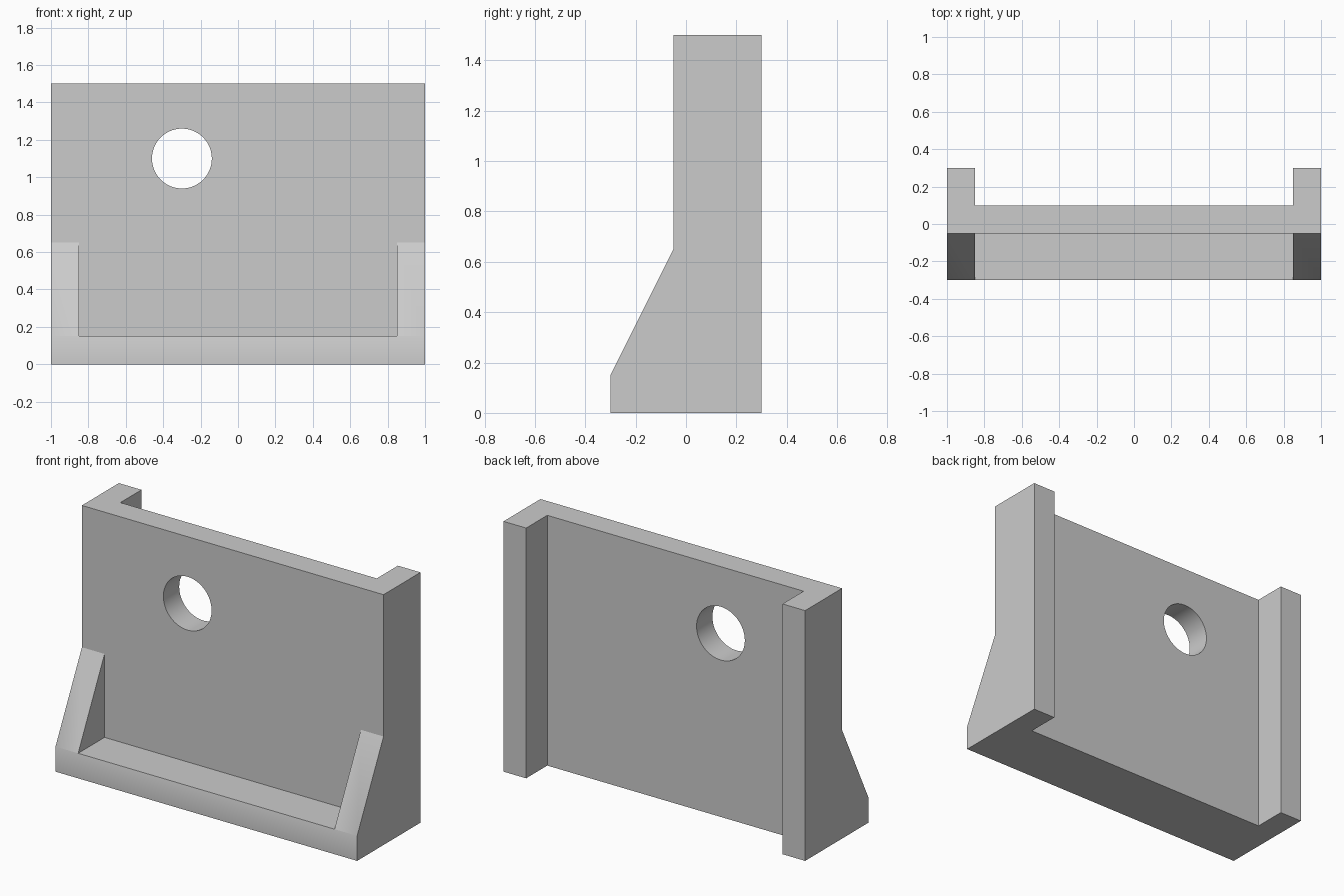
import bpy
import bmesh
from math import radians
from mathutils import Matrix, Vector

cube = bpy.data.objects.get("Cube")
if cube:
    bpy.data.objects.remove(cube, do_unlink=True)

HEIGHT, SIDE = 1.5, 0.85      # overall height, inner face of the side cheeks
FRONT, BACK = -0.05, 0.1      # faces of the upright panel

grey = bpy.data.materials.new("plain_grey")
grey.use_nodes = True
colour = (0.6, 0.6, 0.6, 1)
grey.diffuse_color = colour
grey.node_tree.nodes["Principled BSDF"].inputs["Base Color"].default_value = colour


def add_object(name, bm):
    bmesh.ops.recalc_face_normals(bm, faces=bm.faces)
    mesh = bpy.data.meshes.new(name)
    bm.to_mesh(mesh)
    bm.free()
    mesh.materials.append(grey)
    obj = bpy.data.objects.new(name, mesh)
    bpy.context.collection.objects.link(obj)
    return obj


def box(name, low, high):
    low, high = Vector(low), Vector(high)
    bm = bmesh.new()
    bmesh.ops.create_cube(bm, size=1, matrix=Matrix.Translation((low + high) / 2)
                          @ Matrix.Diagonal((*(high - low), 1)))
    return add_object(name, bm)


# Side silhouette, extruded across the full width
profile = [(-0.3, 0), (0.3, 0), (0.3, HEIGHT), (FRONT, HEIGHT), (FRONT, 0.65), (-0.3, 0.15)]
bm = bmesh.new()
face = bm.faces.new([bm.verts.new((-1, y, z)) for y, z in profile])
sweep = bmesh.ops.extrude_face_region(bm, geom=[face])["geom"]
bmesh.ops.translate(bm, vec=(2, 0, 0),
                    verts=[v for v in sweep if isinstance(v, bmesh.types.BMVert)])
bracket = add_object("bracket_panel", bm)

# Recess behind the panel, pocket over the front ledge, and the round hole
recess = box("back_recess_cutter", (-SIDE, BACK, -0.2), (SIDE, 0.5, 1.7))
pocket = box("front_pocket_cutter", (-SIDE, -0.5, 0.15), (SIDE, FRONT, 0.8))
bm = bmesh.new()
bmesh.ops.create_cone(bm, cap_ends=True, segments=64, radius1=0.16, radius2=0.16, depth=1,
                      matrix=Matrix.Translation((-0.3, 0, 1.1)) @ Matrix.Rotation(radians(90), 4, "X"))
hole = add_object("hole_cutter", bm)

bpy.ops.object.select_all(action="DESELECT")
bracket.select_set(True)
bpy.context.view_layer.objects.active = bracket
for cutter in (recess, pocket, hole):
    cut = bracket.modifiers.new("cut", "BOOLEAN")
    cut.operation = "DIFFERENCE"
    cut.solver = "EXACT"
    cut.object = cutter
    bpy.ops.object.modifier_apply(modifier=cut.name)
    bpy.data.objects.remove(cutter, do_unlink=True)

# Merge coplanar leftovers, then smooth the shallow angles
bm = bmesh.new()
bm.from_mesh(bracket.data)
bmesh.ops.dissolve_limit(bm, angle_limit=radians(1), verts=bm.verts, edges=bm.edges)
bm.to_mesh(bracket.data)
bm.free()
bpy.ops.object.shade_smooth_by_angle(angle=radians(30))
